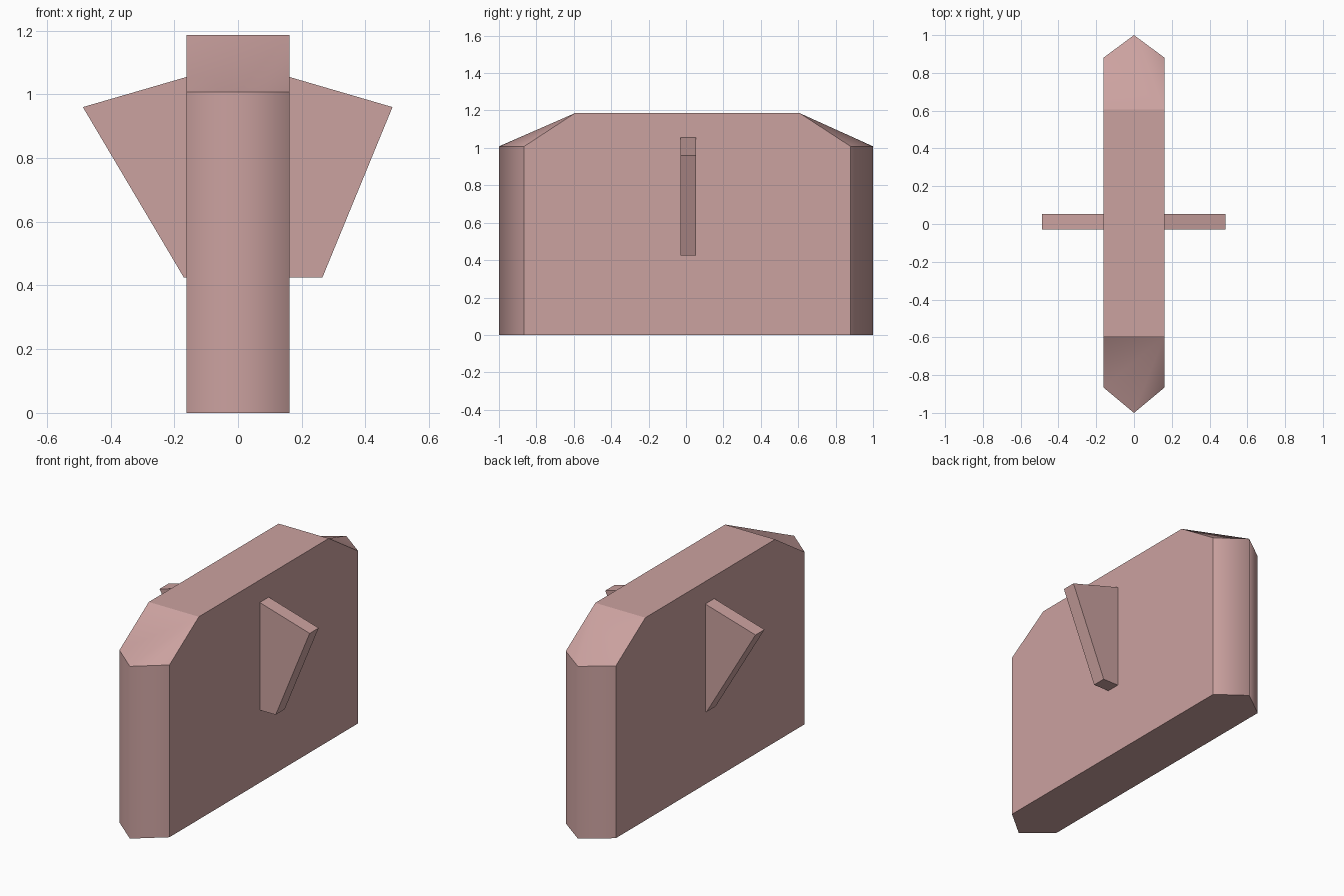
import bpy, bmesh

if "Cube" in bpy.data.objects:
    bpy.data.objects.remove(bpy.data.objects["Cube"])

mat = bpy.data.materials.new("dusty_pink")
mat.diffuse_color = (0.60, 0.36, 0.35, 1)
mat.use_nodes = True
mat.node_tree.nodes["Principled BSDF"].inputs["Base Color"].default_value = mat.diffuse_color


def finish(name, bm):
    bmesh.ops.recalc_face_normals(bm, faces=bm.faces)
    mesh = bpy.data.meshes.new(name)
    bm.to_mesh(mesh)
    bm.free()
    mesh.materials.append(mat)
    obj = bpy.data.objects.new(name, mesh)
    bpy.context.collection.objects.link(obj)
    return obj


# Slab body: hexagonal plan, pointed ends, sloped shoulders
W, TOP, EAVE = 0.162, 1.186, 1.008
plan = [(-W, -0.865), (0, -1), (W, -0.865), (W, 0.88), (0, 1), (-W, 0.88)]
bm = bmesh.new()
low = [bm.verts.new((x, y, 0)) for x, y in plan]
mid = [bm.verts.new((x, y, EAVE)) for x, y in plan]
fl, fr, br, bl = [bm.verts.new((x, y, TOP)) for x, y in
                  ((-W, -0.593), (W, -0.593), (W, 0.607), (-W, 0.607))]
bm.faces.new(low)
bm.faces.new((fl, fr, br, bl))

# Long sides
bm.faces.new((low[2], low[3], mid[3], br, fr, mid[2]))
bm.faces.new((low[5], low[0], mid[0], fl, bl, mid[5]))

# Pointed ends and slopes fanned from the right-hand top corner
for a, tip, b, right, left in ((2, 1, 0, fr, fl), (3, 4, 5, br, bl)):
    smooth = []
    for i in (a, b):
        smooth.append(bm.faces.new((low[i], low[tip], mid[tip], mid[i])))
    slope = [bm.faces.new(t) for t in ((right, mid[a], mid[tip]),
                                       (right, mid[tip], mid[b]),
                                       (right, mid[b], left))]
    for f in smooth + slope:
        f.smooth = True
    # Keep creases sharp around each softened group
    for group in (smooth, slope):
        for f in group:
            for e in f.edges:
                if any(n not in group for n in e.link_faces) or len(e.link_faces) < 2:
                    e.smooth = False
finish("body", bm)

# Cross plate whose ends show as the two side fins
outline = [(-0.17, 0.425), (0.265, 0.425), (0.485, 0.96),
           (0.16, 1.055), (-0.16, 1.055), (-0.487, 0.96)]
bm = bmesh.new()
face = bm.faces.new([bm.verts.new((x, -0.03, z)) for x, z in outline])
ext = bmesh.ops.extrude_face_region(bm, geom=[face], use_keep_orig=True)
bmesh.ops.translate(bm, vec=(0, 0.083, 0),
                    verts=[v for v in ext["geom"] if isinstance(v, bmesh.types.BMVert)])
finish("side_fins", bm)
